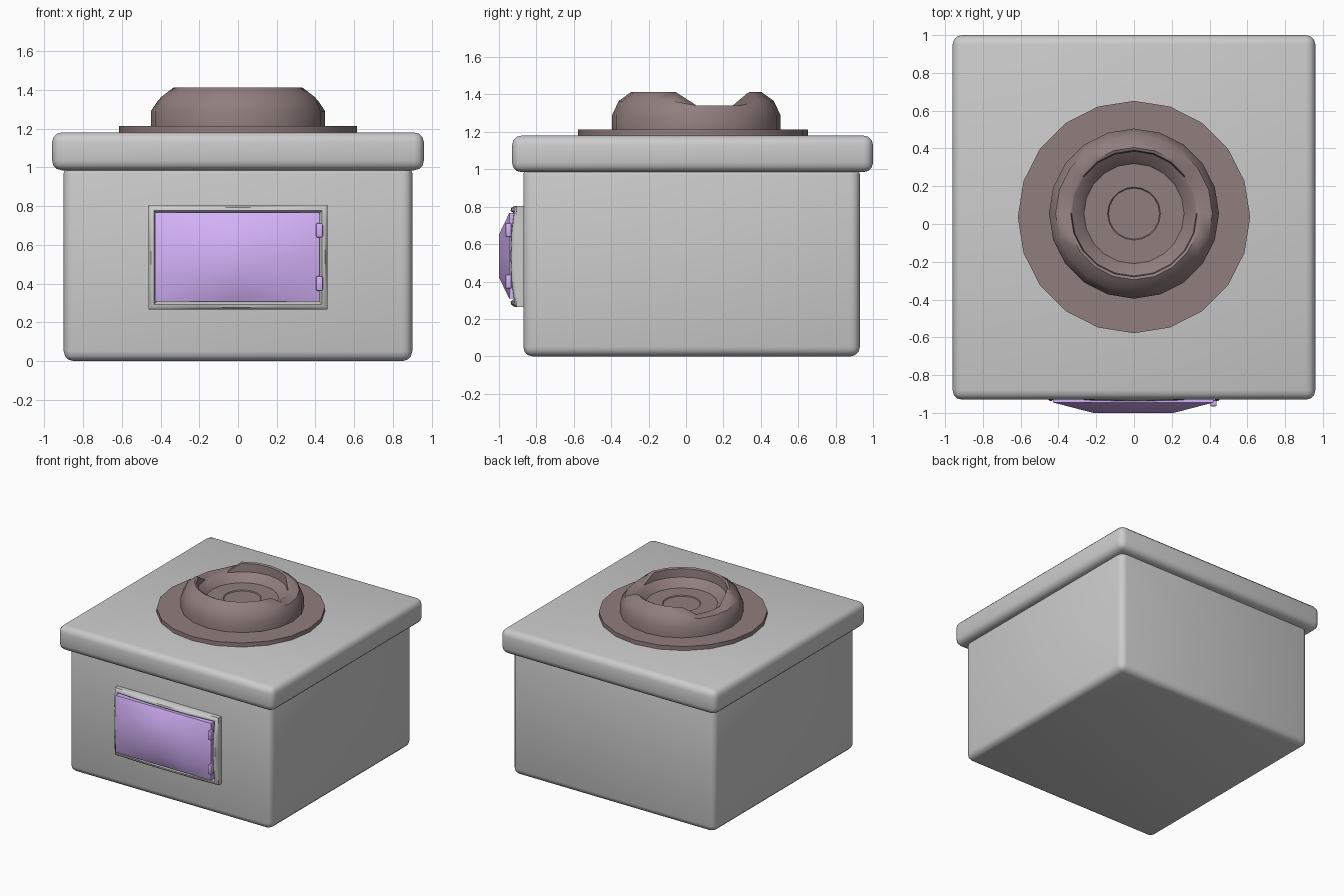
import bpy, bmesh, math

if "Cube" in bpy.data.objects:
    bpy.data.objects.remove(bpy.data.objects["Cube"])


def material(name, rgb):
    m = bpy.data.materials.new(name)
    m.diffuse_color = (*rgb, 1)
    m.use_nodes = True
    m.node_tree.nodes["Principled BSDF"].inputs["Base Color"].default_value = m.diffuse_color
    return m


BROWN = material("brown", (0.28, 0.21, 0.205))
PURPLE = material("purple", (0.66, 0.45, 0.95))


def finish(name, bm, mat=None, angle=40):
    bmesh.ops.recalc_face_normals(bm, faces=bm.faces)
    me = bpy.data.meshes.new(name)
    bm.to_mesh(me)
    bm.free()
    ob = bpy.data.objects.new(name, me)
    bpy.context.collection.objects.link(ob)
    if mat:
        me.materials.append(mat)
    bpy.ops.object.select_all(action='DESELECT')
    ob.select_set(True)
    bpy.context.view_layer.objects.active = ob
    bpy.ops.object.shade_smooth_by_angle(angle=math.radians(angle))
    return ob


def box(name, lo, hi, bevel, segments=3, mat=None):
    bm = bmesh.new()
    bmesh.ops.create_cube(bm, size=1)
    for v in bm.verts:
        v.co = [(a + b) / 2 + c * (b - a) for a, b, c in zip(lo, hi, v.co)]
    bmesh.ops.bevel(bm, geom=bm.edges[:], offset=bevel, segments=segments,
                    profile=0.5, affect='EDGES')
    return finish(name, bm, mat)


def skin(bm, rings, cap=True):
    """Join a list of closed vertex loops; optionally cap both ends."""
    for a, b in zip(rings, rings[1:]):
        n = len(a)
        for i in range(n):
            j = (i + 1) % n
            bm.faces.new((a[i], a[j], b[j], b[i]))
    if cap:
        bm.faces.new(rings[0])
        bm.faces.new(rings[-1])


def lathe(name, profile, centre_y, mat, low=(), low_z=0.0, n=20):
    """Turned part; vertices at the listed steps are pulled down to low_z."""
    bm = bmesh.new()
    rings = []
    for r, z in profile:
        ring = []
        for i in range(n):
            a = 2 * math.pi * i / n
            h = min(z, low_z) if i in low else z
            ring.append(bm.verts.new((r * math.cos(a), centre_y + r * math.sin(a), h)))
        rings.append(ring)
    skin(bm, rings)
    return finish(name, bm, mat)


# Box body and overhanging lid
box("box_body", (-0.9, -0.87, 0), (0.9, 0.93, 1.02), 0.05)
box("box_lid", (-0.96, -0.93, 0.985), (0.96, 1.0, 1.18), 0.05)

# Round base plate and the dish, whose rim dips on both sides
lathe("dish_plate", [(0.615, 1.17), (0.615, 1.213)], 0.037, BROWN)
lathe("dish", [(0.45, 1.2), (0.45, 1.29), (0.415, 1.365), (0.35, 1.412),
               (0.335, 1.405), (0.33, 1.34), (0.275, 1.295), (0.265, 1.282),
               (0.14, 1.282), (0.135, 1.275)],
      0.055, BROWN, low=(0, 1, 2, 8, 9, 10), low_z=1.342)

# Bulged front frame
CZ, STEPS = 0.535, (0, 0.25, 0.5, 0.75)


def bulge(t):
    return (0, 0.8, 1, 0.8, 0)[round(t * 4)]


def frame_loop(bm, w, h, y, swell):
    loop = []
    for k in range(4):
        for t in STEPS:
            s = 2 * t - 1
            x, z = ((s, -1), (1, s), (-s, 1), (-1, -s))[k]
            loop.append(bm.verts.new((x * w, y - swell * bulge(t), CZ + z * h)))
    return loop


bm = bmesh.new()
loops = [frame_loop(bm, *p) for p in (
    (0.462, 0.27, -0.86, 0), (0.462, 0.27, -0.905, 0.012),
    (0.45, 0.258, -0.915, 0.02), (0.435, 0.243, -0.918, 0.02),
    (0.42, 0.228, -0.9, 0.02), (0.42, 0.228, -0.86, 0))]
skin(bm, loops + [loops[0]], cap=False)
finish("door_frame", bm)

# Domed purple door
bm = bmesh.new()
grid = []
for j in range(5):
    row = []
    for i in range(5):
        y = -0.945 - 0.055 * min(bulge(i / 4), bulge(j / 4), 0.8) / 0.8
        row.append(bm.verts.new((-0.428 + 0.85 * i / 4, y, 0.308 + 0.458 * j / 4)))
    grid.append(row)
for j in range(4):
    for i in range(4):
        bm.faces.new((grid[j][i], grid[j][i + 1], grid[j + 1][i + 1], grid[j + 1][i]))
rim = [e for e in bm.edges if e.is_boundary]
back = bmesh.ops.extrude_edge_only(bm, edges=rim)["geom"]
for v in back:
    if isinstance(v, bmesh.types.BMVert):
        v.co.y = -0.9
bmesh.ops.holes_fill(bm, edges=[e for e in bm.edges if e.is_boundary], sides=0)
finish("door", bm, PURPLE, 45)

# Two hinges on the door's right edge
for name, z in (("lower_hinge", 0.4), ("upper_hinge", 0.675)):
    box(name, (0.404, -0.966, z - 0.038), (0.438, -0.932, z + 0.038), 0.008, 2, PURPLE)
